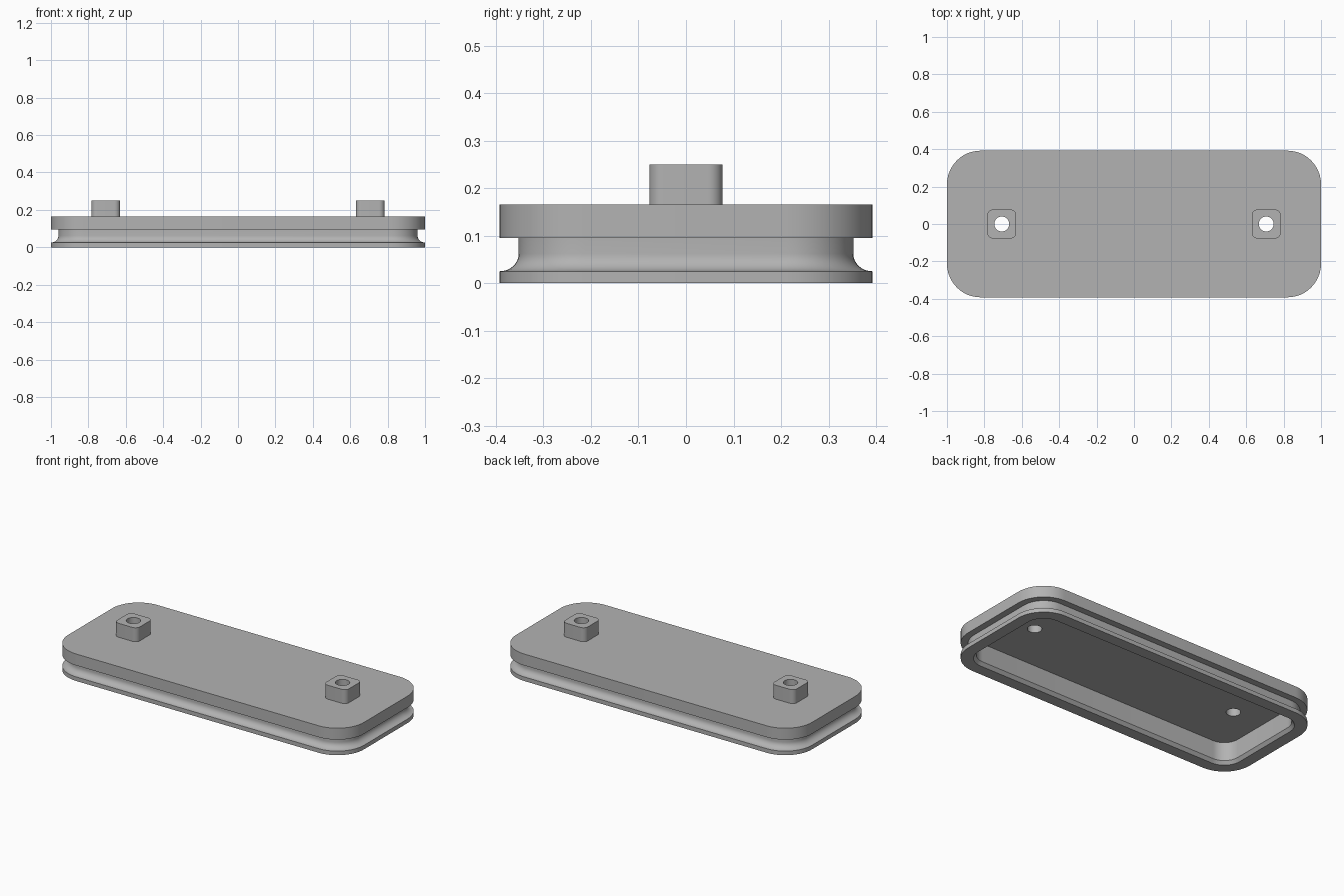
import bpy, bmesh, math

cube = bpy.data.objects.get("Cube")
if cube:
    bpy.data.objects.remove(cube, do_unlink=True)

HALF_X, HALF_Y, CORNER = 1.0, 0.392, 0.18
STEPS = 12                      # segments per rounded corner
POST_X, POST_HALF, HOLE_R = 0.707, 0.077, 0.04
TOP, POST_TOP, CEILING = 0.165, 0.25, 0.133

grey = bpy.data.materials.new("plain grey")
grey.use_nodes = True
colour = (0.45, 0.45, 0.45, 1)
grey.diffuse_color = colour
grey.node_tree.nodes["Principled BSDF"].inputs["Base Color"].default_value = colour

bm = bmesh.new()


def make_loop(points, z):
    verts = [bm.verts.new((x, y, z)) for x, y in points]
    for a, b in zip(verts, verts[1:] + verts[:1]):
        bm.edges.new((a, b))
    return verts


def rounded(hx, hy, r, z, cx=0):
    points = []
    for q, (sx, sy) in enumerate(((1, 1), (-1, 1), (-1, -1), (1, -1))):
        for k in range(STEPS + 1):
            a = math.pi / 2 * (q + k / STEPS)
            points.append((cx + sx * (hx - r) + r * math.cos(a),
                           sy * (hy - r) + r * math.sin(a)))
    return make_loop(points, z)


def circle(r, z, cx):
    n = 4 * (STEPS + 1)
    angles = [2 * math.pi * (i + 0.5) / n for i in range(n)]
    return make_loop([(cx + r * math.cos(a), r * math.sin(a)) for a in angles], z)


def skin(loops):
    for lo, hi in zip(loops, loops[1:]):
        for i in range(len(lo)):
            j = (i + 1) % len(lo)
            bm.faces.new((lo[i], lo[j], hi[j], hi[i]))


def fill(loops):
    edges = [bm.edges.get((a, b)) for lp in loops for a, b in zip(lp, lp[1:] + lp[:1])]
    bmesh.ops.triangle_fill(bm, edges=edges, use_beauty=True)


# Wall section as (inset, height): cavity, chamfered rim, foot, concave groove, top plate
section = [(0.085, CEILING), (0.085, 0.02), (0.07, 0.0), (0, 0), (0, 0.025)]
for k in range(1, 9):
    a = math.pi / 2 * k / 8
    section.append((0.04 * math.sin(a), 0.025 + 0.037 * (1 - math.cos(a))))
section += [(0.04, 0.095), (0, 0.095), (0, TOP)]
shell = [rounded(HALF_X - d, HALF_Y - d, CORNER - d, z) for d, z in section]
skin(shell)

# Posts with through holes down to the cavity
feet, holes = [], []
for cx in (-POST_X, POST_X):
    foot, head = [rounded(POST_HALF, POST_HALF, 0.03, z, cx) for z in (TOP, POST_TOP)]
    mouth, exit_hole = [circle(HOLE_R, z, cx) for z in (POST_TOP, CEILING)]
    skin([foot, head, mouth, exit_hole])
    feet.append(foot)
    holes.append(exit_hole)

# Top surface and cavity ceiling
fill([shell[-1]] + feet)
fill([shell[0]] + holes)
bmesh.ops.recalc_face_normals(bm, faces=bm.faces)

mesh = bpy.data.meshes.new("grooved_plate")
bm.to_mesh(mesh)
bm.free()
mesh.materials.append(grey)
plate = bpy.data.objects.new("grooved_plate", mesh)
bpy.context.collection.objects.link(plate)
bpy.context.view_layer.objects.active = plate
plate.select_set(True)
bpy.ops.object.shade_smooth_by_angle(angle=math.radians(30))
